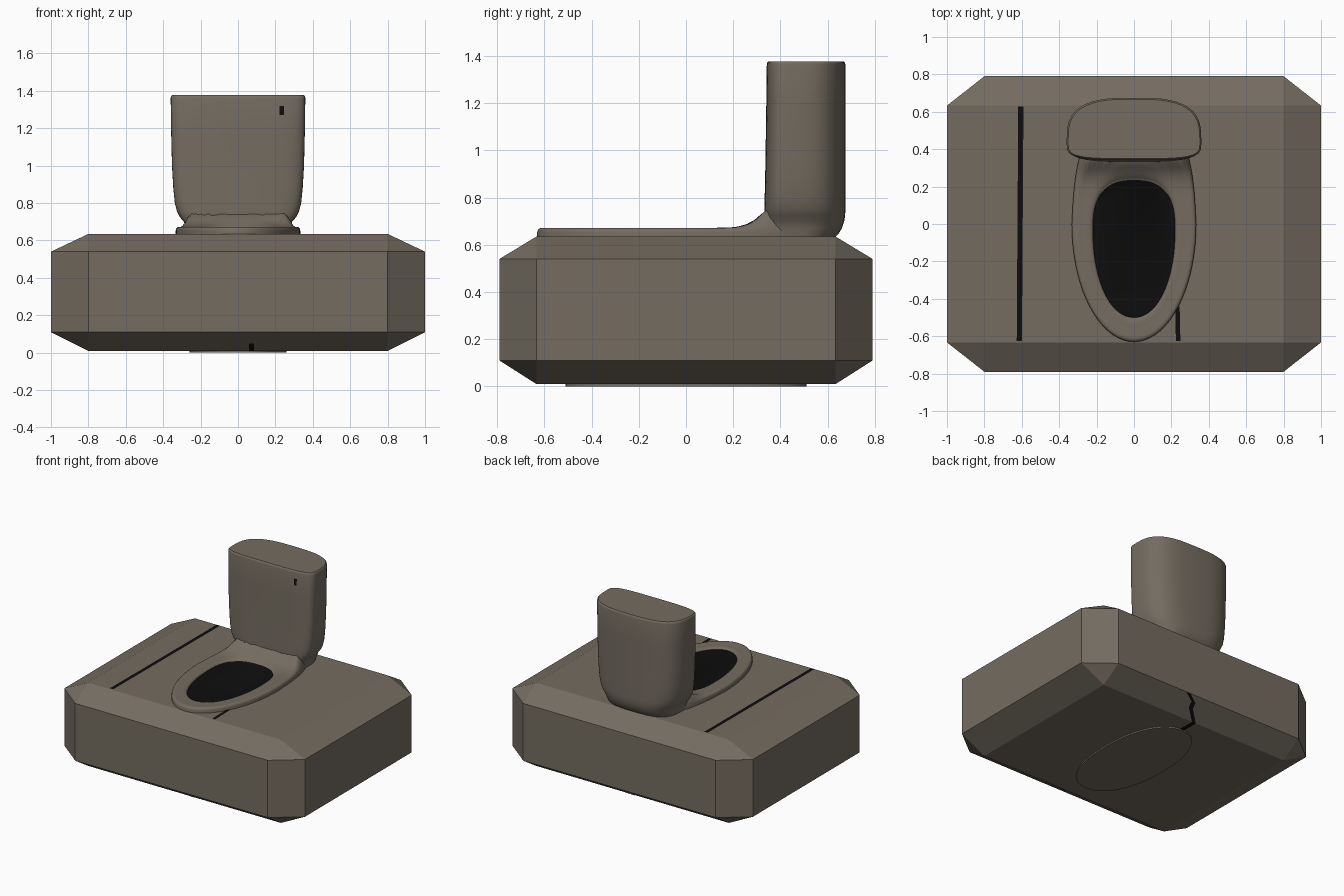
import bpy, bmesh, math
from mathutils import Vector

if "Cube" in bpy.data.objects:
    bpy.data.objects.remove(bpy.data.objects["Cube"])


def material(name, rgb):
    m = bpy.data.materials.new(name)
    m.diffuse_color = (*rgb, 1)
    m.use_nodes = True
    m.node_tree.nodes["Principled BSDF"].inputs["Base Color"].default_value = m.diffuse_color
    return m


STONE = material("warm_grey", (0.175, 0.150, 0.118))
BLACK = material("black", (0.004, 0.004, 0.004))


def finish(name, bm, mats, smooth=None):
    if smooth:
        bmesh.ops.recalc_face_normals(bm, faces=bm.faces)
    me = bpy.data.meshes.new(name)
    bm.to_mesh(me)
    bm.free()
    ob = bpy.data.objects.new(name, me)
    bpy.context.collection.objects.link(ob)
    for m in mats:
        me.materials.append(m)
    if smooth:
        bpy.ops.object.select_all(action='DESELECT')
        ob.select_set(True)
        bpy.context.view_layer.objects.active = ob
        bpy.ops.object.shade_smooth_by_angle(angle=math.radians(smooth))
    return ob


def egg(a, front, ef, back, eb, cy, n=72):
    """Closed outline with different front and back roundness."""
    pts = []
    for i in range(n):
        t = 2 * math.pi * i / n
        c, s = math.cos(t), math.sin(t)
        b, e = (back, eb) if s >= 0 else (front, ef)
        x = a * math.copysign(abs(c) ** (2 / e), c)
        y = cy + b * math.copysign(abs(s) ** (2 / e), s)
        pts.append(Vector((x, y, 0)))
    return pts


def loft(loops):
    """Join loops of points with quads and cap both ends; last face is the top cap."""
    bm = bmesh.new()
    rings = [[bm.verts.new(p) for p in loop] for loop in loops]
    n = len(rings[0])
    for lo, hi in zip(rings, rings[1:]):
        for i in range(n):
            j = (i + 1) % n
            bm.faces.new((lo[i], lo[j], hi[j], hi[i]))
    bm.faces.new(rings[0][::-1])
    cap = bm.faces.new(rings[-1])
    return bm, cap


def at_height(loop, z):
    return [Vector((p.x, p.y, z)) for p in loop]


# chamfered floor block: hull of its three pairs of inner faces
bm = bmesh.new()
for sx in (-1, 1):
    for sy in (-1, 1):
        for mid, end in ((0.11, 0.01), (0.54, 0.635)):
            bm.verts.new((sx * 0.8, sy * 0.633, end))
            bm.verts.new((sx, sy * 0.633, mid))
            bm.verts.new((sx * 0.8, sy * 0.79, mid))
bmesh.ops.convex_hull(bm, input=bm.verts)
bmesh.ops.dissolve_limit(bm, angle_limit=0.03, verts=bm.verts, edges=bm.edges)
bmesh.ops.recalc_face_normals(bm, faces=bm.faces)
finish("floor_block", bm, [STONE])

# foot of the bowl showing under the block
foot = egg(0.26, 0.51, 2.2, 0.51, 2.2, 0)
bm, _ = loft([at_height(foot, 0), at_height(foot, 0.02)])
finish("bowl_foot", bm, [STONE], 35)

# seat rim, sweeping up into the tank at the back, with a dark bowl opening
outer = egg(0.333, 0.63, 2.0, 0.60, 3.0, 0.0)
for p in outer:
    if p.y > 0:
        p.x *= 1 - 0.14 * p.y
inner = egg(0.22, 0.47, 2.1, 0.265, 2.6, -0.03)
steps = [(0, 0.62), (0, 0.654), (0.03, 0.665), (0.1, 0.671), (0.2, 0.672),
         (0.3, 0.671), (0.4, 0.671), (0.5, 0.67), (0.6, 0.67), (0.7, 0.67),
         (0.8, 0.67), (0.9, 0.668), (0.97, 0.665), (1, 0.656)]
loops = []
for f, z in steps:
    loop = []
    for o, i in zip(outer, inner):
        p = o.lerp(i, f)
        rise = 0.08 * min(1, max(0, (p.y - 0.1) / 0.24)) ** 4
        fade = min(1, f / 0.25) * min(1, (1 - f) / 0.1)
        loop.append(Vector((p.x, p.y, z + rise * fade)))
    loops.append(loop)
bm, cap = loft(loops)
cap.material_index = 1
finish("seat_and_bowl", bm, [STONE, BLACK], 50)

# tank: height, half width, reach to the front, reach to the back
tank = [(0.62, 0.27, 0.095, 0.18), (0.645, 0.276, 0.097, 0.205),
        (0.67, 0.28, 0.1, 0.22), (0.70, 0.29, 0.105, 0.23),
        (0.725, 0.311, 0.108, 0.234), (0.755, 0.326, 0.108, 0.235),
        (0.80, 0.338, 0.107, 0.235), (0.88, 0.346, 0.105, 0.235),
        (1.0, 0.353, 0.103, 0.235), (1.2, 0.358, 0.1, 0.235),
        (1.362, 0.36, 0.098, 0.235), (1.371, 0.358, 0.096, 0.233),
        (1.377, 0.352, 0.09, 0.227)]
bm, _ = loft([at_height(egg(a, f, 4, b, 3, 0.44), z) for z, a, f, b in tank])
finish("tank", bm, [STONE], 40)


# thin dark cracks: a path widened along x
def crack(name, path, width):
    bm = bmesh.new()
    rows = [[bm.verts.new((x + s * width / 2, y, z)) for s in (-1, 1)] for x, y, z in path]
    for r, q in zip(rows, rows[1:]):
        bm.faces.new((r[0], r[1], q[1], q[0]))
    finish(name, bm, [BLACK])


crack("left_floor_crack", [(-0.613, -0.625, 0.637), (-0.605, 0.628, 0.637)], 0.028)
crack("front_floor_crack", [(0.236, -0.625, 0.637), (0.232, -0.44, 0.637)], 0.024)
crack("rear_under_crack", [(0.18, 0.792, 0.108), (0.10, 0.75, 0.081), (0.09, 0.71, 0.056),
                           (0.0, 0.634, 0.008), (0.0, 0.5, 0.008)], 0.035)
crack("front_under_crack", [(0.072, -0.695, 0.048), (0.072, -0.634, 0.008)], 0.026)
crack("tank_mark", [(0.235, 0.344, 1.27), (0.235, 0.345, 1.32)], 0.024)
